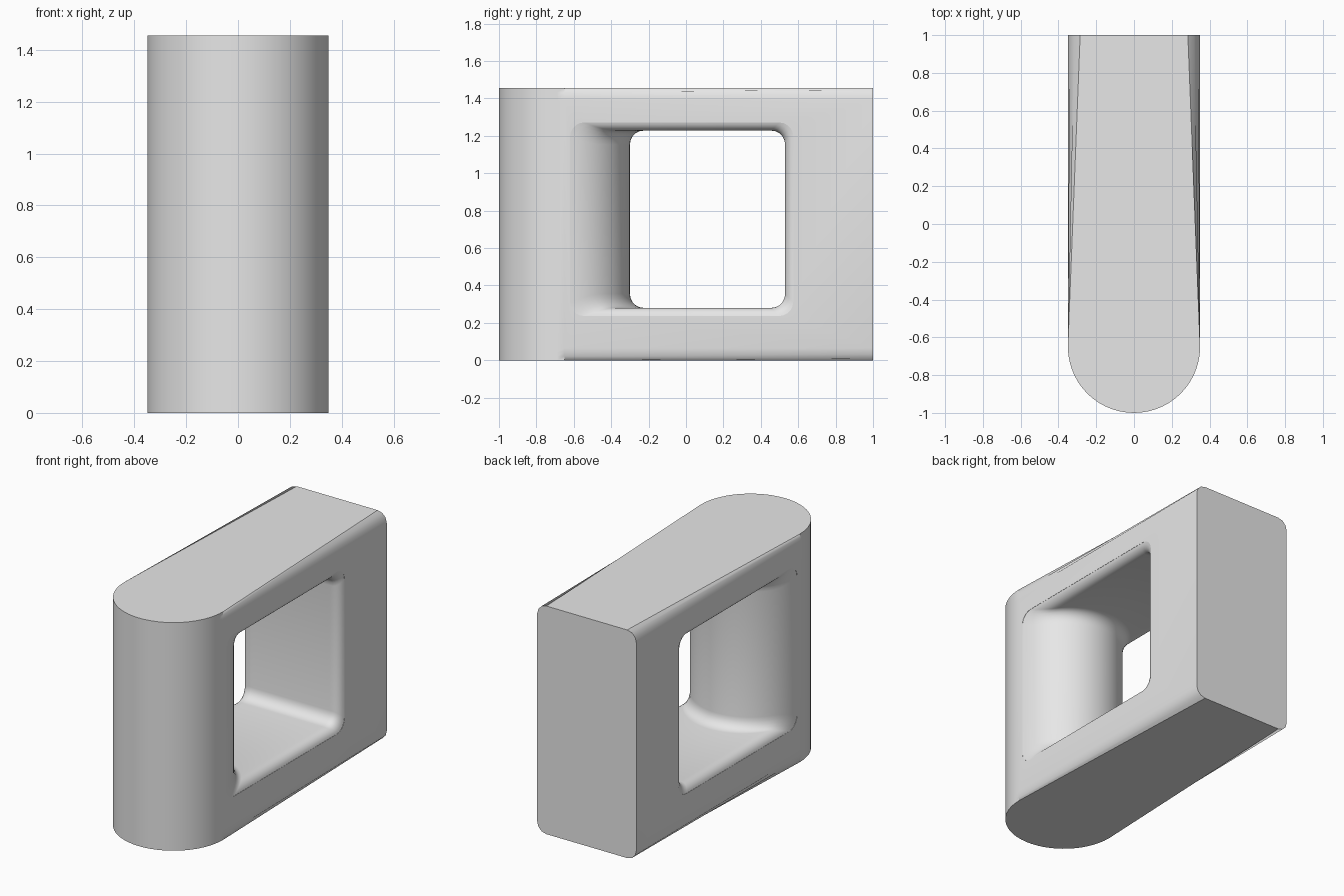
import bpy, bmesh
from math import sin, cos, pi, sqrt, radians

default = bpy.data.objects.get("Cube")
if default:
    bpy.data.objects.remove(default, do_unlink=True)

HALF_W, HEIGHT, FRONT_CENTRE, BACK = 0.35, 1.455, -0.65, 1.0
EDGE = 0.065

grey = bpy.data.materials.new("plain grey")
grey.use_nodes = True
grey.diffuse_color = (0.8, 0.8, 0.8, 1)
grey.node_tree.nodes["Principled BSDF"].inputs["Base Color"].default_value = (0.8, 0.8, 0.8, 1)


def make_object(name, bm):
    bmesh.ops.recalc_face_normals(bm, faces=bm.faces[:])
    mesh = bpy.data.meshes.new(name)
    bm.to_mesh(mesh)
    bm.free()
    mesh.materials.append(grey)
    obj = bpy.data.objects.new(name, mesh)
    bpy.context.collection.objects.link(obj)
    return obj


def loft(rings):
    bm = bmesh.new()
    loops = [[bm.verts.new(p) for p in ring] for ring in rings]
    n = len(loops[0])
    for a, b in zip(loops, loops[1:]):
        for i in range(n):
            j = (i + 1) % n
            bm.faces.new((a[i], a[j], b[j], b[i]))
    bm.faces.new(loops[0][::-1])
    bm.faces.new(loops[-1])
    return bm


# Block with a half-round front and a square back
steps = 28
outline = [(HALF_W, BACK), (-HALF_W, BACK)]
outline += [(-HALF_W * cos(pi * i / steps), FRONT_CENTRE - HALF_W * sin(pi * i / steps))
            for i in range(steps + 1)]
bm = loft([[(x, y, z) for x, y in outline] for z in (0, HEIGHT)])

# Round the top and bottom rims, leaving the back sharp
rim = [e for e in bm.edges
       if abs(e.verts[0].co.z - e.verts[1].co.z) < 0.01
       and min(v.co.y for v in e.verts) < BACK - 0.01]
bmesh.ops.bevel(bm, geom=rim, offset=EDGE, segments=3, profile=0.5, affect='EDGES')
body = make_object("handle_block", bm)


# Opening: its front wall is the round post, its other edges flare at the sides
def opening_ring(x, at):
    depth = max(0, abs(at) - 0.29) / 0.06
    flare = 0.055 * (1 - sqrt(max(0, 1 - depth * depth)))
    y0 = FRONT_CENTRE + sqrt(HALF_W ** 2 - at ** 2)
    y1, z0, z1 = 0.53 + flare, 0.28 - flare, 1.228 + flare
    r = 0.075
    corners = [(y1 - r, z1 - r), (y0 + r, z1 - r), (y0 + r, z0 + r), (y1 - r, z0 + r)]
    ring = []
    for k, (cy, cz) in enumerate(corners):
        for s in range(6):
            a = pi / 2 * (k + s / 5)
            ring.append((x, cy + r * cos(a), cz + r * sin(a)))
    return ring


slices = [HALF_W * sin(radians(85 * i / 16)) for i in range(-16, 17)]
rings = [opening_ring(-0.4, slices[0])]
rings += [opening_ring(x, x) for x in slices]
rings += [opening_ring(0.4, slices[-1])]
cutter = make_object("opening_cutter", loft(rings))
cutter.hide_render = True

cut = body.modifiers.new("opening", 'BOOLEAN')
cut.operation = 'DIFFERENCE'
cut.solver = 'EXACT'
cut.object = cutter

bpy.ops.object.select_all(action='DESELECT')
body.select_set(True)
bpy.context.view_layer.objects.active = body
bpy.ops.object.modifier_apply(modifier=cut.name)
bpy.data.objects.remove(cutter, do_unlink=True)
bpy.ops.object.shade_smooth_by_angle(angle=radians(32))
